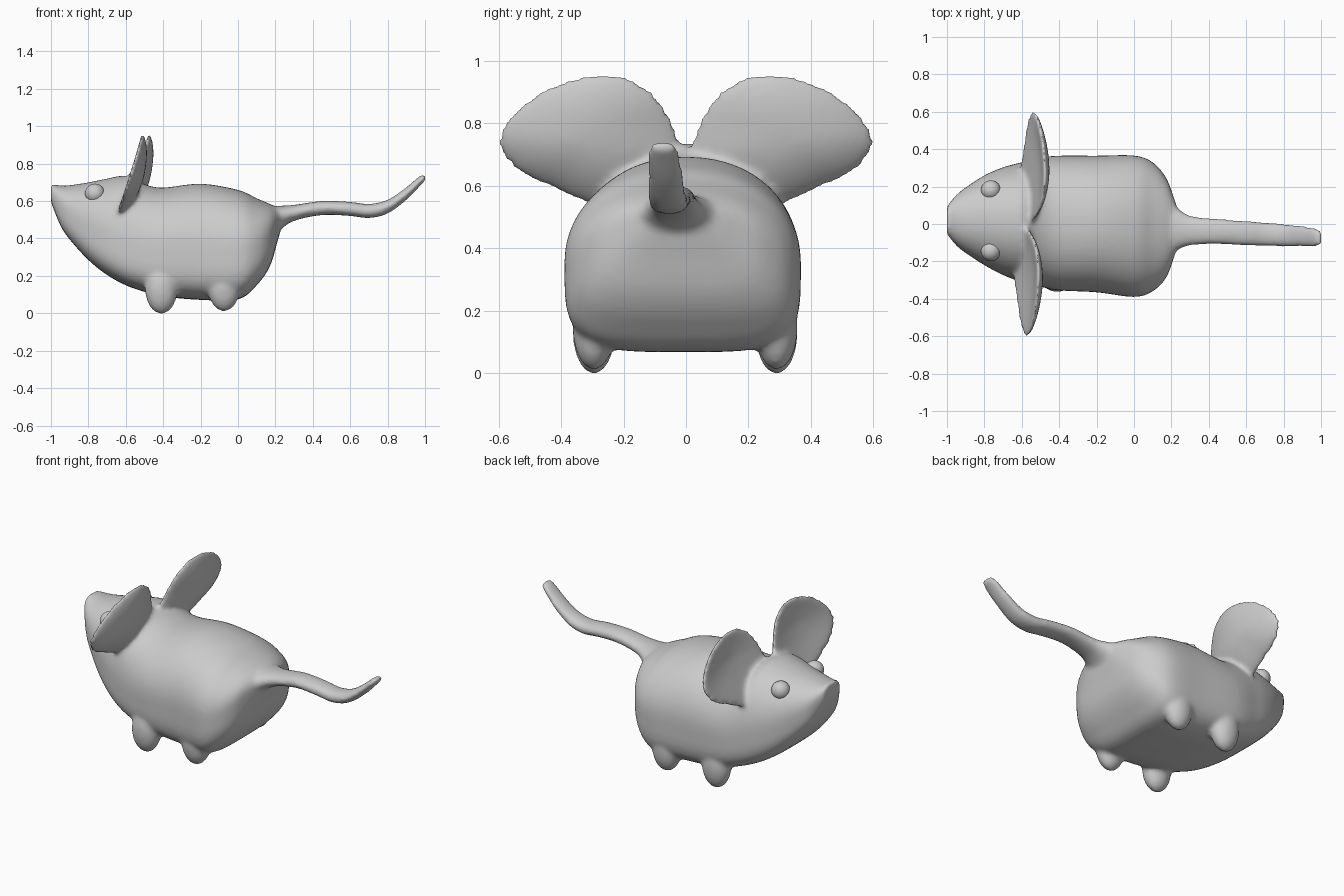
import bpy, bmesh
from math import sin, cos, pi
from mathutils import Vector, Matrix

if "Cube" in bpy.data.objects:
    bpy.data.objects.remove(bpy.data.objects["Cube"])


def resample(rows, steps, closed=False):
    """Catmull-Rom interpolation of rows of numbers."""
    n = len(rows)
    pick = (lambda i: rows[i % n]) if closed else (lambda i: rows[max(0, min(n - 1, i))])
    out = []
    for i in range(n if closed else n - 1):
        a, b, c, d = (pick(i + k) for k in (-1, 0, 1, 2))
        for s in range(steps):
            t = s / steps
            out.append([0.5 * (2 * q + (r - p) * t + (2 * p - 5 * q + 4 * r - u) * t * t
                               + (3 * q - p - 3 * r + u) * t ** 3)
                        for p, q, r, u in zip(a, b, c, d)])
    if not closed:
        out.append(list(rows[-1]))
    return out


def skin(bm, rings):
    """Closed skin over a list of point rings."""
    vs = [[bm.verts.new(p) for p in ring] for ring in rings]
    n = len(vs[0])
    for a, b in zip(vs, vs[1:]):
        for i in range(n):
            bm.faces.new((a[i], a[(i + 1) % n], b[(i + 1) % n], b[i]))
    bm.faces.new(vs[0][::-1])
    bm.faces.new(vs[-1])


def power(v, n):
    return (1 if v >= 0 else -1) * abs(v) ** (2 / n)


def section(x, yc, w, zb, zc, zt, low, n=56):
    """Round-topped cross-section; low sets how boxy the underside is."""
    ring = []
    for i in range(n):
        t = 2 * pi * i / n
        e = 2.15 if sin(t) >= 0 else low
        h = (zt - zc) if sin(t) >= 0 else (zc - zb)
        ring.append((x, yc + w * power(cos(t), e), zc + h * power(sin(t), e)))
    return ring


bm = bmesh.new()

# Body and head: x, centre y, half width, bottom, widest height, top
body = [
    (-1.00, .02, .075, .595, .65, .693), (-.95, .02, .135, .47, .58, .683),
    (-.90, .02, .175, .395, .53, .685), (-.80, .02, .24, .285, .46, .70),
    (-.70, .015, .288, .205, .41, .72), (-.60, .01, .32, .15, .37, .735),
    (-.50, .01, .345, .115, .35, .69), (-.40, .005, .36, .09, .35, .672),
    (-.20, 0, .365, .072, .35, .693), (0, -.012, .378, .074, .35, .66),
    (.10, -.015, .345, .15, .37, .615), (.17, -.02, .27, .25, .42, .585),
    (.21, -.02, .17, .38, .48, .565), (.235, -.02, .09, .47, .52, .56)]
skin(bm, [section(*r, 4) for r in resample(body, 5)])

# Tail: x, centre y, half width, centre z, half height
tail = [
    (.15, -.02, .14, .49, .08), (.22, -.025, .12, .51, .065), (.30, -.035, .08, .537, .043),
    (.45, -.04, .068, .563, .038), (.60, -.05, .066, .558, .038), (.70, -.055, .064, .547, .038),
    (.80, -.06, .061, .57, .037), (.90, -.065, .056, .64, .034), (.97, -.072, .05, .705, .028),
    (1.005, -.075, .035, .73, .016)]
skin(bm, [section(x, y, w, z - h, z, z + h, 2.15, 28) for x, y, w, z, h in resample(tail, 5)])

# Ears: outline in y, z; tilted dish with a bulging back
outline = [(.0, .64), (.03, .78), (.11, .905), (.25, .96), (.42, .925), (.55, .84),
           (.603, .745), (.55, .655), (.42, .59), (.28, .535), (.12, .54)]
loop = resample(outline, 6, True)
cy, cz = .31, .745
for side, shift in ((1, .02), (-1, -.015)):
    rings = []
    for k in range(1, 24):
        t = pi * k / 24
        s, back = sin(t), -cos(t)
        ring = []
        for y, z in loop:
            py, pz = cy + (y - cy) * s, cz + (z - cz) * s
            dish = .045 * (1 - s * s)
            root = .025 * max(0, 1 - (pz - .5) / .3)
            x = -.61 + (pz - .57) * .29 + shift + dish + back * (.026 + root)
            ring.append((x, side * py, pz))
        rings.append(ring)
    skin(bm, rings)

# Four stubby legs
for x, z in ((-.41, .132), (-.075, .145)):
    for y in (-.295, .29):
        m = Matrix.Translation((x, y, z)) @ Matrix.Diagonal((.088, .068, .135, 1))
        bmesh.ops.create_uvsphere(bm, u_segments=24, v_segments=16, radius=1, matrix=m)

bmesh.ops.recalc_face_normals(bm, faces=bm.faces)
me = bpy.data.meshes.new("mouse_body")
bm.to_mesh(me)
bm.free()
mouse = bpy.data.objects.new("mouse_body", me)
bpy.context.collection.objects.link(mouse)

# Fuse the parts and soften the joins
fuse = mouse.modifiers.new("fuse", 'REMESH')
fuse.mode = 'VOXEL'
fuse.voxel_size = .012
fuse.use_smooth_shade = True
soft = mouse.modifiers.new("soften", 'SMOOTH')
soft.factor = .5
soft.iterations = 10

# Eyes
for name, y in (("eye_left", -.145), ("eye_right", .18)):
    bpy.ops.mesh.primitive_uv_sphere_add(segments=32, ring_count=16, radius=.053,
                                         location=(-.765, y, .64))
    eye = bpy.context.object
    eye.name = name
    bpy.ops.object.shade_smooth()
